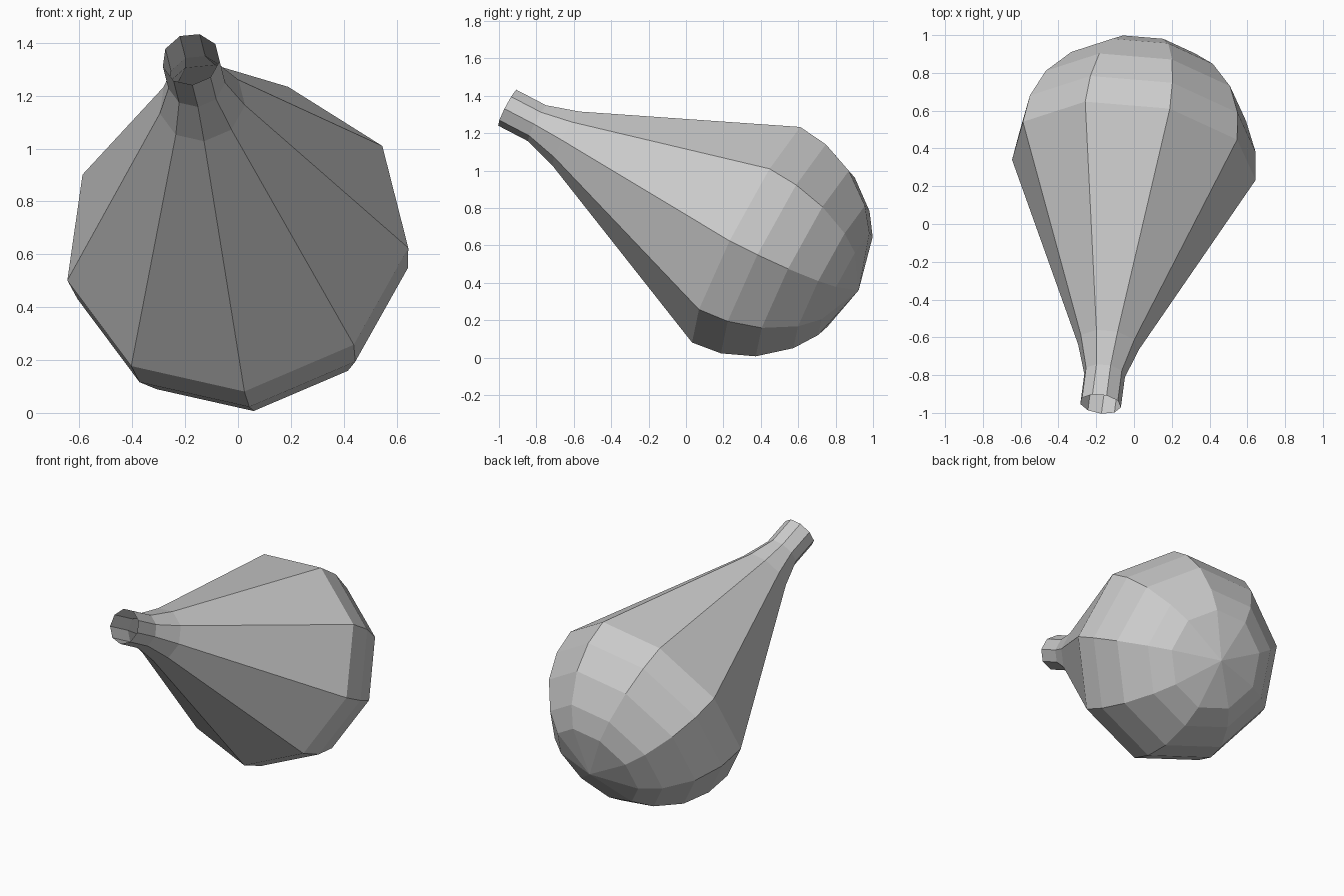
import bpy, bmesh
from math import cos, sin, tau
from mathutils import Vector, Matrix

if "Cube" in bpy.data.objects:
    bpy.data.objects.remove(bpy.data.objects["Cube"])

SIDES = 9
# Profile along the tilted axis: (distance from bulb's widest ring, radius)
PROFILE = [(-1.468, 0.11), (-1.287, 0.11), (-1.11, 0.165),   # open neck and flare
           (0, 0.66), (0.165, 0.64), (0.338, 0.568),         # widest ring, round end
           (0.497, 0.436), (0.582, 0.312)]
POLE = 0.662

# Lathe the profile around local z
bm = bmesh.new()
rings = [[bm.verts.new((r * cos(tau * k / SIDES), r * sin(tau * k / SIDES), t))
          for k in range(SIDES)] for t, r in PROFILE]
pole = bm.verts.new((0, 0, POLE))
for k in range(SIDES):
    n = (k + 1) % SIDES
    for a, b in zip(rings, rings[1:]):
        bm.faces.new((a[k], a[n], b[n], b[k]))
    bm.faces.new((rings[-1][k], rings[-1][n], pole))

# Tilt so the neck points forward and up, bulb resting on the ground
axis = Vector((0.117, 0.881, -0.459)).normalized()
side = axis.cross(Vector((0.297, 0.41, 0.865))).normalized()
up = side.cross(axis)
tilt = Matrix((up, side, axis)).transposed().to_4x4()
bm.transform(Matrix.Translation((-0.006, 0.34, 0.664)) @ tilt)

mesh = bpy.data.meshes.new("bulb_flask")
bm.to_mesh(mesh)
bm.free()
bpy.context.collection.objects.link(bpy.data.objects.new("bulb_flask", mesh))
